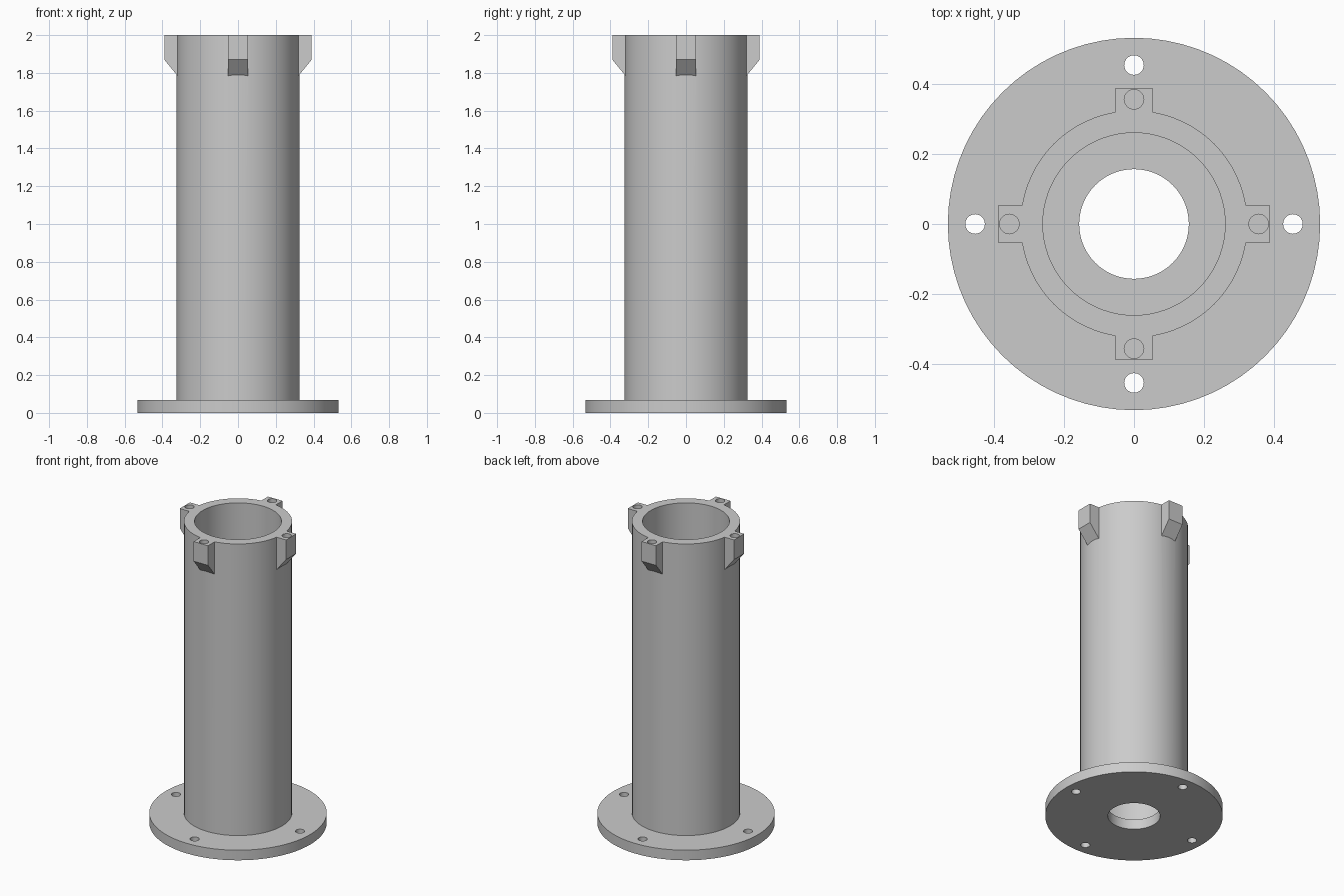
import bpy
import bmesh
import math
from mathutils import Matrix, Vector

cube = bpy.data.objects.get("Cube")
if cube:
    bpy.data.objects.remove(cube, do_unlink=True)

SEGMENTS = 72
HEIGHT = 2.0
FLANGE_TOP = 0.067

grey = bpy.data.materials.new("plain grey")
grey.use_nodes = True
colour = (0.6, 0.6, 0.6, 1)
grey.diffuse_color = colour
grey.node_tree.nodes["Principled BSDF"].inputs["Base Color"].default_value = colour


def make_object(name, bm):
    bmesh.ops.recalc_face_normals(bm, faces=bm.faces)
    mesh = bpy.data.meshes.new(name)
    bm.to_mesh(mesh)
    bm.free()
    mesh.materials.append(grey)
    obj = bpy.data.objects.new(name, mesh)
    bpy.context.collection.objects.link(obj)
    return obj


def lathe(name, profile):
    """Revolve a closed (radius, height) profile around z."""
    bm = bmesh.new()
    rings = []
    for i in range(SEGMENTS):
        a = math.tau * i / SEGMENTS
        rings.append([bm.verts.new((r * math.cos(a), r * math.sin(a), z)) for r, z in profile])
    n = len(profile)
    for i in range(SEGMENTS):
        here, after = rings[i], rings[(i + 1) % SEGMENTS]
        for j in range(n):
            k = (j + 1) % n
            bm.faces.new((here[j], after[j], after[k], here[k]))
    return make_object(name, bm)


def around(build):
    """Repeat a bmesh part on the four sides."""
    bm = bmesh.new()
    for i in range(4):
        verts = build(bm)
        bmesh.ops.rotate(bm, verts=verts, cent=(0, 0, 0),
                         matrix=Matrix.Rotation(i * math.pi / 2, 3, "Z"))
    return bm


def lug(bm):
    """Block with a slanted underside, rooted inside the tube wall."""
    side = [(0.29, HEIGHT), (0.39, HEIGHT), (0.39, 1.87), (0.29, 1.747)]
    face = bm.faces.new([bm.verts.new((x, -0.053, z)) for x, z in side])
    out = bmesh.ops.extrude_face_region(bm, geom=[face])
    moved = [v for v in out["geom"] if isinstance(v, bmesh.types.BMVert)]
    bmesh.ops.translate(bm, verts=moved, vec=Vector((0, 0.106, 0)))
    return list(face.verts) + moved


def pin(radius, x, low, high):
    def build(bm):
        return bmesh.ops.create_cone(
            bm, cap_ends=True, segments=32, radius1=radius, radius2=radius,
            depth=high - low, matrix=Matrix.Translation((x, 0, (low + high) / 2)))["verts"]
    return build


def combine(target, tool, operation):
    """Apply a boolean and remove the tool object."""
    tool.hide_render = True
    mod = target.modifiers.new("boolean", "BOOLEAN")
    mod.operation = operation
    mod.solver = "EXACT"
    mod.object = tool
    graph = bpy.context.evaluated_depsgraph_get()
    mesh = bpy.data.meshes.new_from_object(target.evaluated_get(graph))
    target.modifiers.clear()
    target.data = mesh
    bpy.data.objects.remove(tool, do_unlink=True)


# Hollow tube with base flange and a smaller hole through the floor
body = lathe("flanged_tube", [
    (0.157, 0), (0.533, 0), (0.533, FLANGE_TOP), (0.325, FLANGE_TOP),
    (0.325, HEIGHT), (0.261, HEIGHT), (0.261, FLANGE_TOP), (0.157, FLANGE_TOP)])

# Four mounting lugs at the rim
combine(body, make_object("rim_lugs", around(lug)), "UNION")

# Blind screw holes in the lugs, through holes in the flange
combine(body, make_object("lug_holes", around(pin(0.028, 0.357, 1.9, 2.1))), "DIFFERENCE")
combine(body, make_object("flange_holes", around(pin(0.028, 0.455, -0.1, 0.2))), "DIFFERENCE")

# Smooth round walls, crisp edges
bpy.ops.object.select_all(action="DESELECT")
body.select_set(True)
bpy.context.view_layer.objects.active = body
bpy.ops.object.shade_smooth_by_angle(angle=math.radians(30))
